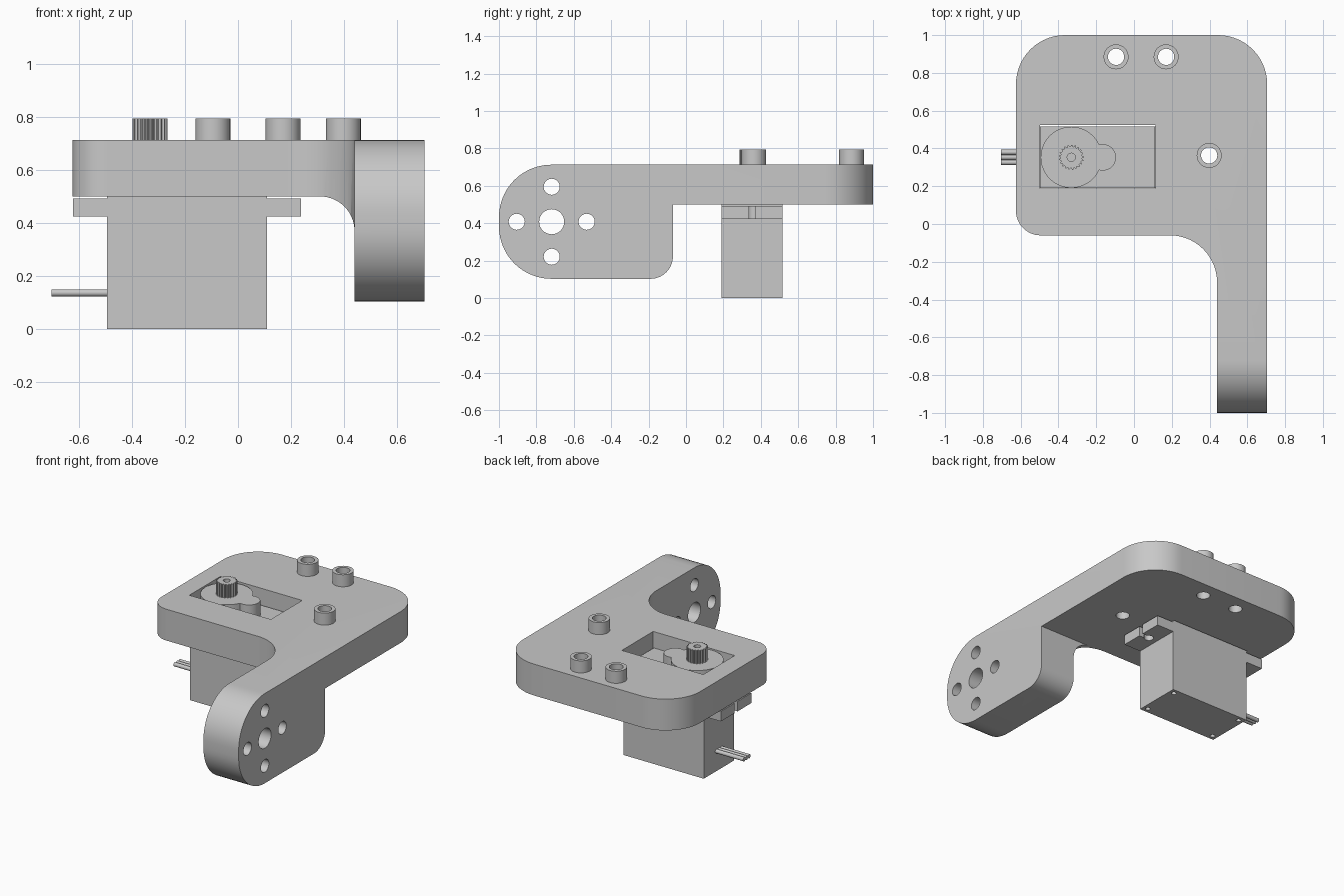
import bpy, bmesh, math
from mathutils import Vector

if "Cube" in bpy.data.objects:
    bpy.data.objects.remove(bpy.data.objects["Cube"], do_unlink=True)

GREY = (0.58, 0.58, 0.58, 1)
grey = bpy.data.materials.new("plain grey")
grey.use_nodes = True
grey.diffuse_color = GREY
grey.node_tree.nodes["Principled BSDF"].inputs["Base Color"].default_value = GREY


def rounded(corners, steps=14):
    """Outline from (a, b, radius) corners, each rounded by its radius."""
    pts = []
    for i, (a, b, r) in enumerate(corners):
        p = Vector((a, b))
        if r == 0:
            pts.append(p)
            continue
        u = (Vector(corners[i - 1][:2]) - p).normalized()
        v = (Vector(corners[(i + 1) % len(corners)][:2]) - p).normalized()
        for k in range(steps + 1):
            t = k / steps * math.pi / 2
            pts.append(p + r * (u * (1 - math.sin(t)) + v * (1 - math.cos(t))))
    return pts


def circle(a, b, r, n=32):
    return [Vector((a + r * math.cos(k * math.tau / n), b + r * math.sin(k * math.tau / n)))
            for k in range(n)]


def rect(a0, a1, b0, b1):
    return [Vector(p) for p in ((a0, b0), (a1, b0), (a1, b1), (a0, b1))]


def prism(name, outline, lo, hi, axis="z"):
    """Extrude a flat outline along an axis."""
    place = {"x": lambda p, h: (h, p.x, p.y),
             "y": lambda p, h: (p.x, h, p.y),
             "z": lambda p, h: (p.x, p.y, h)}[axis]
    bm = bmesh.new()
    low = [bm.verts.new(place(p, lo)) for p in outline]
    high = [bm.verts.new(place(p, hi)) for p in outline]
    bm.faces.new(low)
    bm.faces.new(high)
    n = len(outline)
    for i in range(n):
        j = (i + 1) % n
        bm.faces.new((low[i], low[j], high[j], high[i]))
    bmesh.ops.recalc_face_normals(bm, faces=bm.faces)
    mesh = bpy.data.meshes.new(name)
    bm.to_mesh(mesh)
    bm.free()
    mesh.materials.append(grey)
    ob = bpy.data.objects.new(name, mesh)
    bpy.context.collection.objects.link(ob)
    return ob


def combine(ob, tool, operation="DIFFERENCE"):
    """Apply a boolean and discard the tool."""
    mod = ob.modifiers.new("bool", "BOOLEAN")
    mod.object, mod.operation, mod.solver = tool, operation, "EXACT"
    bpy.context.view_layer.objects.active = ob
    bpy.ops.object.modifier_apply(modifier=mod.name)
    bpy.data.objects.remove(tool, do_unlink=True)


# Bracket: plan outline trimmed by the side outline and the underside fillet
bracket = prism("bracket", rounded([
    (-0.625, -0.06, 0.13), (0.44, -0.06, 0.25), (0.44, -1.1, 0),
    (0.705, -1.1, 0), (0.705, 1, 0.26), (-0.625, 1, 0.26)]), 0, 0.8)
combine(bracket, prism("side_profile", rounded([
    (-1, 0.103, 0.28), (-0.07, 0.103, 0.12), (-0.07, 0.5, 0),
    (1.1, 0.5, 0), (1.1, 0.713, 0), (-1, 0.713, 0.28)]), -1, 1, "x"), "INTERSECT")
combine(bracket, prism("underside_cut", rounded([
    (-1, -0.1, 0), (0.44, -0.1, 0), (0.44, 0.5, 0.13), (-1, 0.5, 0)]), -1.2, 0, "y"))

# Servo window in the plate
combine(bracket, prism("window_cut", rect(-0.498, 0.115, 0.188, 0.525), 0.4, 0.9))

# Hollow bosses on the plate
for x, y in ((-0.095, 0.885), (0.17, 0.885), (0.398, 0.363)):
    combine(bracket, prism("boss", circle(x, y, 0.066), 0.65, 0.795), "UNION")
    combine(bracket, prism("boss_hole", circle(x, y, 0.043), 0.4, 0.9))

# Bolt circle through the arm
hub_y, hub_z, spread = -0.718, 0.408, 0.187
combine(bracket, prism("hub_hole", circle(hub_y, hub_z, 0.067), 0.3, 0.9, "x"))
for dy, dz in ((1, 0), (-1, 0), (0, 1), (0, -1)):
    hole = circle(hub_y + dy * spread, hub_z + dz * spread, 0.043)
    combine(bracket, prism("bolt_hole", hole, 0.3, 0.9, "x"))

# Servo body with small screw holes underneath
mid_x, mid_y = -0.193, 0.353
half_x, half_y = 0.302, 0.163
servo_body = prism("servo_body", rect(mid_x - half_x, mid_x + half_x,
                                      mid_y - half_y, mid_y + half_y), 0, 0.603)
for sx in (-1, 1):
    for sy in (-1, 1):
        screw = circle(mid_x + sx * (half_x - 0.035), mid_y + sy * (half_y - 0.035), 0.016, 16)
        combine(servo_body, prism("screw_hole", screw, -0.1, 0.03))

# Slotted mounting ears
ears = []
for side, name in ((-1, "right_ear"), (1, "left_ear")):
    inner, outer = mid_x + side * half_x, mid_x + side * 0.431
    ear = prism(name, rect(inner, outer, mid_y - half_y, mid_y + half_y), 0.424, 0.492)
    hole_x = (inner + outer) / 2
    combine(ear, prism("ear_hole", circle(hole_x, mid_y, 0.03, 24), 0.3, 0.6))
    combine(ear, prism("ear_slot", rect(hole_x, outer + side * 0.1,
                                        mid_y - 0.016, mid_y + 0.016), 0.3, 0.6))
    ears.append(ear)

# Gear tower with its side lobe
shaft_x = -0.332
gear_tower = prism("gear_tower", circle(shaft_x, mid_y, 0.162, 48), 0.603, 0.705)
combine(gear_tower, prism("tower_lobe", circle(-0.165, mid_y, 0.07), 0.603, 0.705), "UNION")

# Splined output shaft with a screw hole
teeth = 21
spline = []
for k in range(teeth * 4):
    r = 0.066 if k % 4 < 2 else 0.057
    t = k / (teeth * 4) * math.tau
    spline.append(Vector((shaft_x + r * math.cos(t), mid_y + r * math.sin(t))))
output_shaft = prism("output_shaft", spline, 0.705, 0.795)
combine(output_shaft, prism("shaft_hole", circle(shaft_x, mid_y, 0.022, 20), 0.72, 0.9))

# Three-wire lead
wires = [prism(f"wire_{i + 1}", circle(mid_y + (i - 1) * 0.027, 0.136, 0.0135, 16),
               -0.705, -0.48, "x") for i in range(3)]

# Smooth curved walls, keep edges sharp
bpy.ops.object.select_all(action="DESELECT")
for ob in [bracket, servo_body, gear_tower, output_shaft] + ears + wires:
    ob.select_set(True)
    bpy.context.view_layer.objects.active = ob
bpy.ops.object.shade_smooth_by_angle(angle=math.radians(30))
